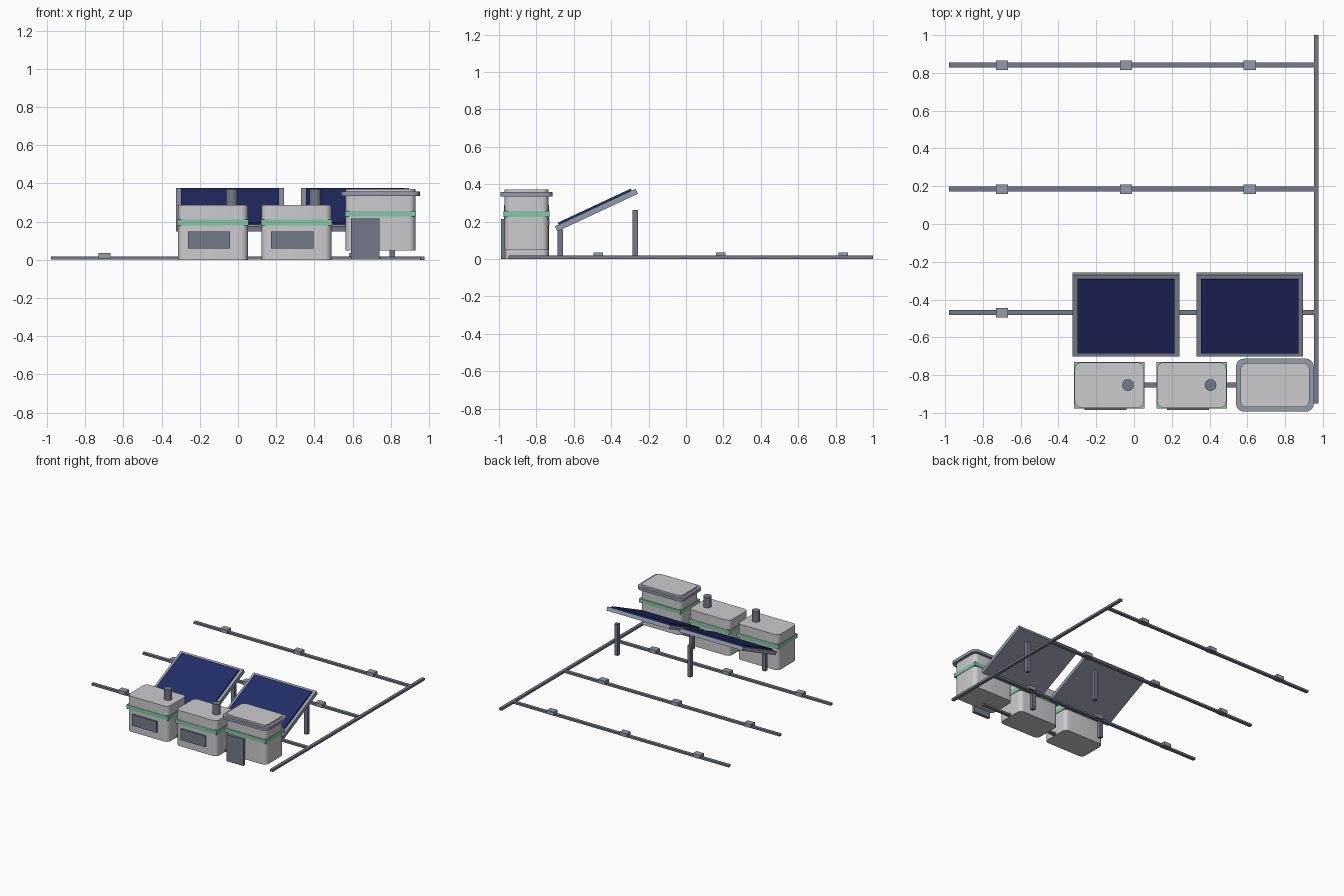
import bpy, bmesh, math
from mathutils import Vector

if "Cube" in bpy.data.objects:
    bpy.data.objects.remove(bpy.data.objects["Cube"])


def material(name, rgb):
    m = bpy.data.materials.new(name)
    m.diffuse_color = (*rgb, 1)
    m.use_nodes = True
    m.node_tree.nodes["Principled BSDF"].inputs["Base Color"].default_value = m.diffuse_color
    return m


SHELL = material("pale grey shell", (0.60, 0.60, 0.62))
DARK = material("dark grey metal", (0.175, 0.195, 0.25))
LIGHT = material("light steel", (0.30, 0.325, 0.41))
GREEN = material("mint band", (0.23, 0.57, 0.39))
BLUE = material("solar blue", (0.016, 0.025, 0.135))


def finish(bm, name, mat, loc=(0, 0, 0), rot=(0, 0, 0), smooth=False):
    bmesh.ops.recalc_face_normals(bm, faces=bm.faces)
    me = bpy.data.meshes.new(name)
    bm.to_mesh(me)
    bm.free()
    me.materials.append(mat)
    ob = bpy.data.objects.new(name, me)
    ob.location, ob.rotation_euler = loc, rot
    bpy.context.collection.objects.link(ob)
    if smooth:
        bpy.context.view_layer.objects.active = ob
        ob.select_set(True)
        bpy.ops.object.shade_smooth_by_angle(angle=math.radians(35))
        ob.select_set(False)
    return ob


def box(name, mat, centre, size, rot=(0, 0, 0)):
    bm = bmesh.new()
    bmesh.ops.create_cube(bm, size=1)
    bmesh.ops.scale(bm, vec=size, verts=bm.verts)
    return finish(bm, name, mat, centre, rot)


def rounded_block(name, mat, x, y, w, d, z0, z1, r, seg=5):
    """Upright block with rounded vertical corners."""
    bm = bmesh.new()
    ring = []
    for q, (sx, sy) in enumerate([(1, 1), (-1, 1), (-1, -1), (1, -1)]):
        for i in range(seg + 1):
            a = math.pi / 2 * (q + i / seg)
            ring.append(bm.verts.new((sx * (w / 2 - r) + r * math.cos(a),
                                      sy * (d / 2 - r) + r * math.sin(a), 0)))
    base = bm.faces.new(ring)
    top = bmesh.ops.extrude_face_region(bm, geom=[base])["geom"]
    bmesh.ops.translate(bm, vec=Vector((0, 0, z1 - z0)),
                        verts=[v for v in top if isinstance(v, bmesh.types.BMVert)])
    return finish(bm, name, mat, (x, y, z0), smooth=True)


def cylinder(name, mat, x, y, r, z0, z1, n=16):
    bm = bmesh.new()
    bmesh.ops.create_cone(bm, cap_ends=True, segments=n, radius1=r, radius2=r, depth=z1 - z0)
    return finish(bm, name, mat, (x, y, (z0 + z1) / 2), smooth=True)


# Ground pipes with drip emitters
PIPE_Z, PIPE_H, PIPE_W = 0.009, 0.016, 0.026
box("main_pipe", DARK, (0.965, 0.025, PIPE_Z), (0.024, 1.95, 0.018))
for y in (0.841, 0.185, -0.469):
    box("lateral_pipe", DARK, (-0.007, y, PIPE_Z), (1.946, PIPE_W, PIPE_H))
    for x in (-0.699, -0.043, 0.613):
        box("emitter", LIGHT, (x, y, 0.021), (0.064, 0.05, 0.03))

# Pipe joining the row of units
UNIT_Y = -0.853
box("unit_pipe", DARK, (0.31, UNIT_Y, PIPE_Z), (0.88, PIPE_W, PIPE_H))

# Two pump units: rounded body, square band, window and chimney
for x in (-0.131, 0.306):
    rounded_block("pump_body", SHELL, x, UNIT_Y, 0.366, 0.24, 0, 0.288, 0.035)
    box("pump_band", GREEN, (x, UNIT_Y, 0.195), (0.373, 0.246, 0.033))
    box("pump_window", DARK, (x - 0.021, -0.976, 0.104), (0.222, 0.018, 0.09))
    cylinder("chimney", DARK, x + 0.099, UNIT_Y, 0.031, 0.28, 0.372)

# Control cabinet with lid rim and door
CX = 0.746
rounded_block("cabinet_body", SHELL, CX, UNIT_Y, 0.366, 0.234, 0.048, 0.371, 0.035)
box("cabinet_band", GREEN, (CX, UNIT_Y, 0.241), (0.373, 0.246, 0.031))
rounded_block("cabinet_rim", LIGHT, CX, UNIT_Y, 0.412, 0.28, 0.335, 0.358, 0.042)
box("cabinet_door", DARK, (0.666, -0.978, 0.108), (0.15, 0.024, 0.215))

# Two tilted solar panels, each on a short front post and a taller rear post
TILT = math.radians(25)
NORMAL = Vector((0, -math.sin(TILT), math.cos(TILT)))
for x in (-0.042, 0.613):
    centre = Vector((x, -0.479, 0.262))
    box("panel_frame", LIGHT, centre, (0.565, 0.475, 0.03), (TILT, 0, 0))
    box("panel_cells", BLUE, centre + NORMAL * 0.019, (0.515, 0.43, 0.014), (TILT, 0, 0))
    box("front_post", DARK, (x - 0.195, -0.673, 0.083), (0.03, 0.03, 0.15))
    box("rear_post", DARK, (x + 0.195, -0.271, 0.135), (0.03, 0.03, 0.255))

# Settle everything exactly on the ground plane
bpy.context.view_layer.update()
obs = [o for o in bpy.context.scene.objects if o.type == 'MESH']
low = min((o.matrix_world @ v.co).z for o in obs for v in o.data.vertices)
for o in obs:
    o.location.z -= low
